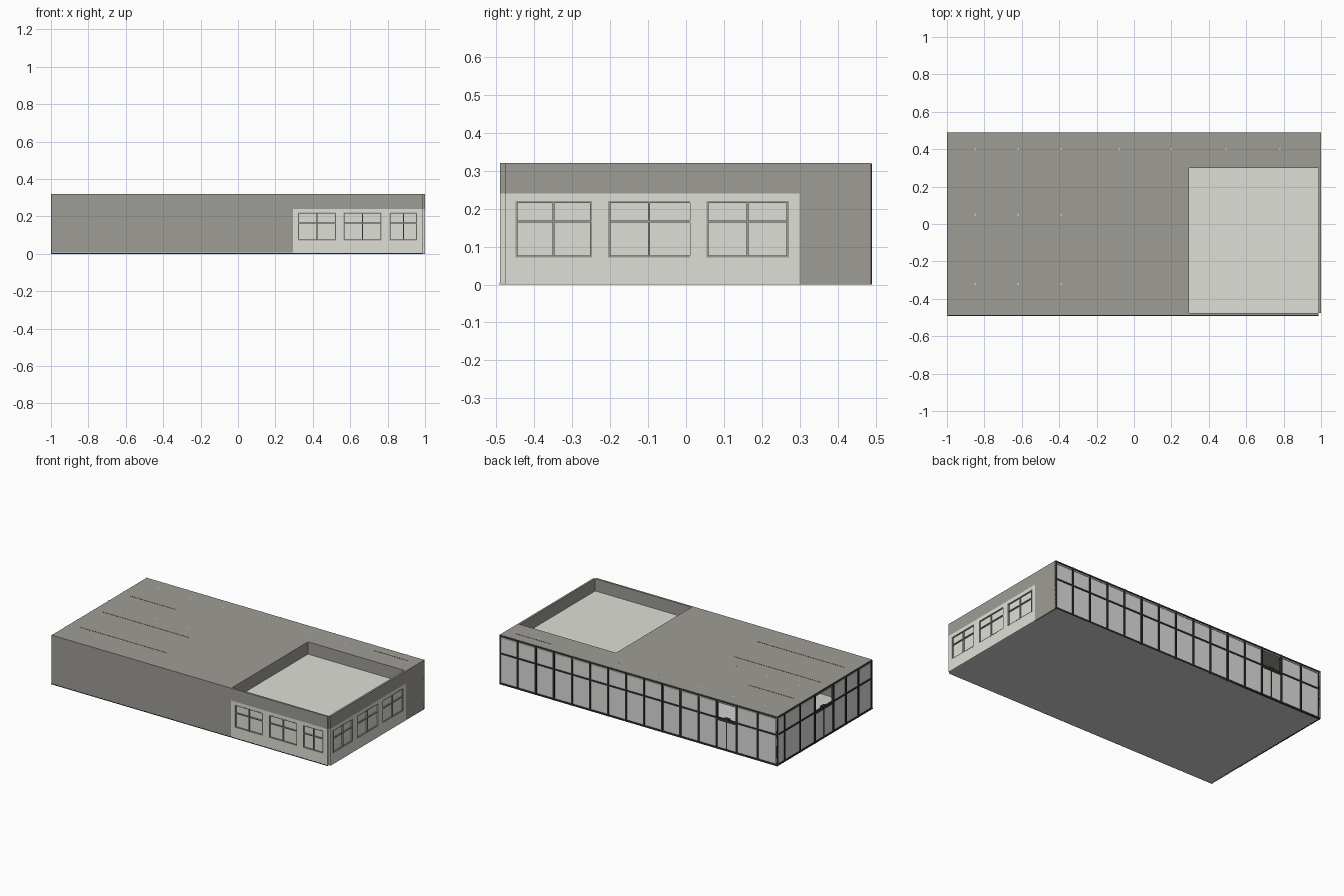
import bpy
import bmesh

if "Cube" in bpy.data.objects:
    bpy.data.objects.remove(bpy.data.objects["Cube"])


def material(name, r, g, b):
    m = bpy.data.materials.new(name)
    m.use_nodes = True
    m.diffuse_color = (r, g, b, 1)
    m.node_tree.nodes["Principled BSDF"].inputs["Base Color"].default_value = (r, g, b, 1)
    return m


CONCRETE = material("warm grey concrete", .345, .335, .3)
LIGHT = material("pale grey plaster", .74, .74, .69)
GLASS = material("pale grey glass", .72, .72, .7)
FLOOR = material("neutral grey floor", .64, .64, .63)
DARK = material("charcoal metal", .033, .035, .036)


def finish(name, bm, mat):
    bmesh.ops.recalc_face_normals(bm, faces=bm.faces)
    mesh = bpy.data.meshes.new(name)
    bm.to_mesh(mesh)
    bm.free()
    mesh.materials.append(mat)
    ob = bpy.data.objects.new(name, mesh)
    bpy.context.scene.collection.objects.link(ob)
    return ob


def boxes(name, mat, spans):
    """One object from boxes, each given as ((x0, x1), (y0, y1), (z0, z1))."""
    bm = bmesh.new()
    for span in spans:
        verts = bmesh.ops.create_cube(bm, size=1)["verts"]
        for v in verts:
            for k in range(3):
                lo, hi = span[k]
                v.co[k] = (lo + hi) / 2 + v.co[k] * (hi - lo)
    return finish(name, bm, mat)


H = .32        # roof height
ROOM = .24     # height of the low corner room
RX, RY = .294, .299   # inner corner of the low room
T = .013       # wall thickness
END = 1 - T
FRONT = -.49

# Floor slab and the dark trim along the foot of the front
boxes("floor_slab", FLOOR, [((-.995, END), (FRONT + .001, .485), (0, .006))])
boxes("base_trim", DARK, [((-1, END), (FRONT - .001, FRONT), (0, .005))])

# L-shaped main roof
bm = bmesh.new()
outline = [(-.996, FRONT), (RX, FRONT), (RX, RY), (1, RY), (1, .486), (-.996, .486)]
face = bm.faces.new([bm.verts.new((x, y, H - .02)) for x, y in outline])
top = bmesh.ops.extrude_face_region(bm, geom=[face])["geom"]
bmesh.ops.translate(bm, vec=(0, 0, .02), verts=[g for g in top if isinstance(g, bmesh.types.BMVert)])
finish("main_roof", bm, CONCRETE)

# Solid walls and the parapet around the low room
boxes("front_wall", CONCRETE, [((-.996, RX), (FRONT, FRONT + T), (.006, H - .02))])
boxes("right_rear_wall", CONCRETE, [((END, 1), (RY, .486), (0, H - .02))])
boxes("parapets", CONCRETE, [
    ((RX, END), (FRONT, FRONT + T), (ROOM, H)),
    ((END, 1), (FRONT + T, RY), (ROOM, H))])
boxes("room_inner_walls", CONCRETE, [
    ((RX - T, RX), (FRONT + T, RY), (.006, H - .02)),
    ((RX, END), (RY, RY + T), (.006, H - .02))])
boxes("low_room_roof", LIGHT, [((RX, END), (FRONT + T, RY), (ROOM - .015, ROOM))])

# Windowed walls of the low room: position along wall and presence of the end bar
FRONT_WINDOWS = [(.32, .523, True), (.565, .768, True), (.81, .958, True)]
SIDE_WINDOWS = [(-.45, -.248, True), (-.205, .01, False), (.054, .271, True)]
Z0, Z1, ZBAR = .071, .22, .163


def windowed_wall(name, wall, windows, place):
    """place(along, depth, z) orders the spans; depth is measured inward."""
    body = boxes(name + "_wall", LIGHT, [place(wall, (0, T), (0, ROOM))])
    cutter = boxes(name + "_window_cutter", LIGHT,
                   [place((a, b), (-.01, .008), (Z0, Z1)) for a, b, _ in windows])
    cutter.hide_render = True
    cutter.hide_viewport = True
    cut = body.modifiers.new("window_recesses", "BOOLEAN")
    cut.operation, cut.object, cut.solver = "DIFFERENCE", cutter, "EXACT"
    w = .0055
    bars = []
    for a, b, end_bar in windows:
        uprights = [a, (a + b - w) / 2] + ([b - w] if end_bar else [])
        bars += [place((u, u + w), (-.0004, .009), (Z0, Z1)) for u in uprights]
        bars += [place((a, b), (-.0002, .009), (z, z + w)) for z in (Z0, ZBAR, Z1 - w)]
    boxes(name + "_window_bars", CONCRETE, bars)


windowed_wall("front_room", (RX, END), FRONT_WINDOWS,
              lambda a, d, z: (a, (FRONT + d[0], FRONT + d[1]), z))
windowed_wall("side_room", (FRONT + T, RY), SIDE_WINDOWS,
              lambda a, d, z: ((1 - d[1], 1 - d[0]), a, z))

# Curtain walls on the back and the -x side
RAIL = .2


def curtain_wall(name, stops, door, place):
    """Glazing between the stops; the bay numbered door has an open transom."""
    m = .0055
    lo, hi = stops[0], stops[-1]
    posts = [place((max(lo, s - m), min(hi, s + m)), (0, .014), (0, H - .001)) for s in stops]
    rails = [place((lo, hi), (.001, .013), z)
             for z in ((0, .01), (RAIL - .0045, RAIL + .0045), (H - .01, H - .002))]
    boxes(name + "_mullions", DARK, posts + rails)
    panes = []
    for i, (a, b) in enumerate(zip(stops, stops[1:])):
        panes.append(place((a, b), (.006, .010), (.006, RAIL)))
        if i != door:
            panes.append(place((a, b), (.006, .010), (RAIL, H - .005)))
    boxes(name + "_glass", GLASS, panes)
    a, b = stops[door], stops[door + 1]
    c = (a + b) / 2
    boxes(name + "_door_frame", DARK, [
        place((c - .003, c + .003), (.003, .012), (0, RAIL)),
        place((a, b), (.002, .012), (RAIL - .014, RAIL)),
        place((c - .018, c + .018), (-.0005, .02), (RAIL - .004, RAIL + .01))])


DOOR_X = -.56
back_stops = [-1, -.855, -.705] + [DOOR_X + (1 - DOOR_X) * i / 12 for i in range(13)]
curtain_wall("back", back_stops, 2, lambda a, d, z: (a, (.49 - d[1], .49 - d[0]), z))
side_stops = [-.485, -.35, -.22, -.09, .10, .25, .41, .489]
curtain_wall("left_end", side_stops, 3, lambda a, d, z: ((-1 + d[0], -1 + d[1]), a, z))

# Tiny roof lights and hairline upright roof joints
spots = [(x, y) for x in (-.85, -.62, -.39) for y in (.4, .05, -.32)]
spots += [(x, .4) for x in (-.08, .2, .49, .78)]
boxes("roof_lights", LIGHT, [((x - .004, x + .004), (y - .004, y + .004), (H - .005, H + .0004))
                             for x, y in spots])
joints = [(-.93, -.6, .22), (-.94, -.31, -.055), (-.93, -.3, -.305), (.68, .93, .42)]
boxes("roof_joints", DARK, [((a, b), (y - .0001, y + .0001), (H - .005, H + .0012))
                            for a, b, y in joints])
